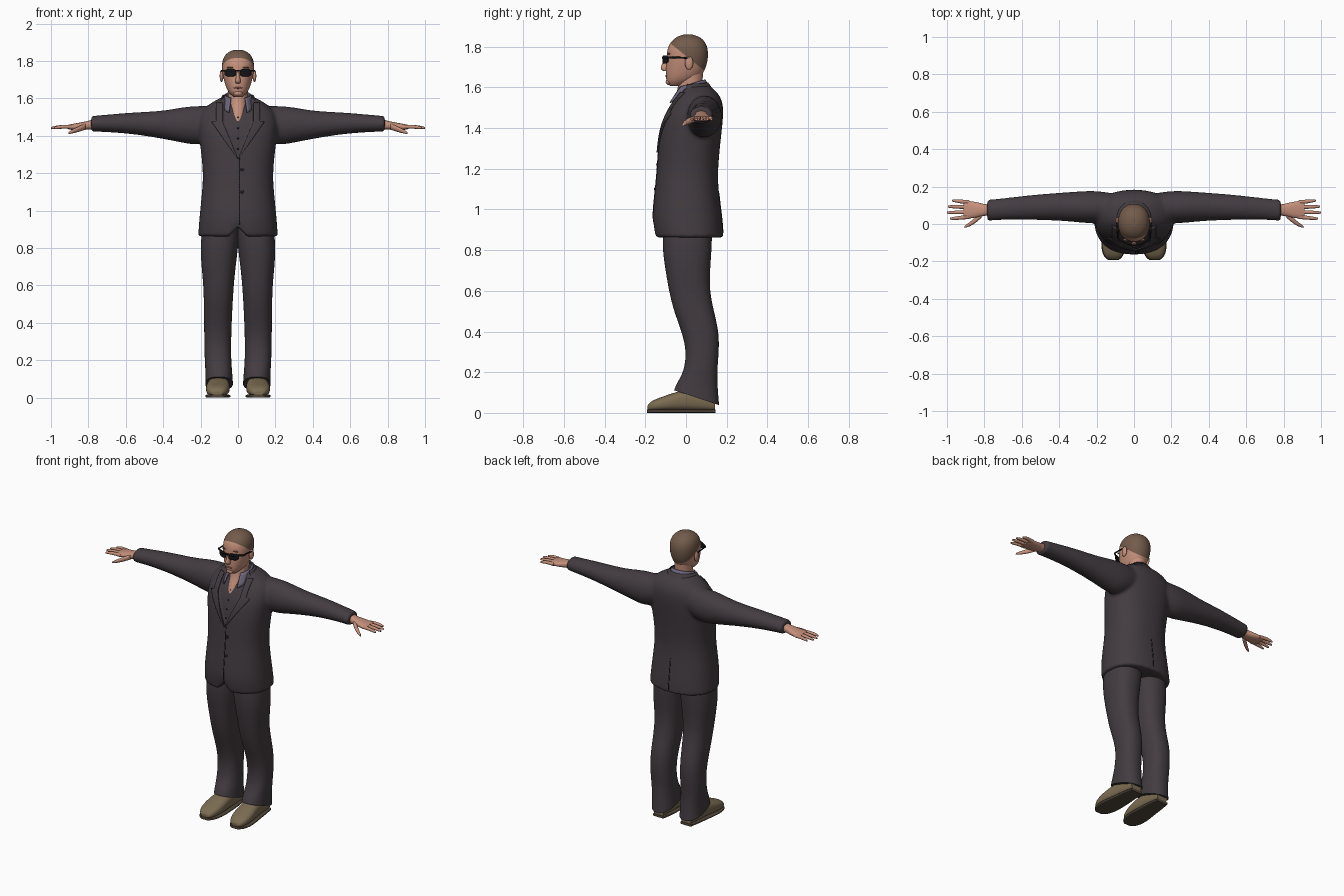
import bpy, bmesh, math
from mathutils import Matrix, Vector
from mathutils.bvhtree import BVHTree

if "Cube" in bpy.data.objects:
    bpy.data.objects.remove(bpy.data.objects["Cube"])


def material(name, r, g, b):
    m = bpy.data.materials.new(name)
    m.use_nodes = True
    m.diffuse_color = (r, g, b, 1)
    bsdf = m.node_tree.nodes["Principled BSDF"]
    bsdf.inputs["Base Color"].default_value = (r, g, b, 1)
    bsdf.inputs["Roughness"].default_value = 0.8
    return m


SUIT = material("charcoal suit", .056, .045, .052)
SEAM = material("dark seam", .02, .016, .019)
SHIRT = material("lilac grey shirt", .15, .13, .2)
SKIN = material("skin", .56, .28, .2)
LIPS = material("lips", .36, .14, .11)
HAIR = material("cropped brown hair", .17, .105, .07)
BLACK = material("black plastic", .008, .008, .01)
SHOE = material("tan shoe", .2, .15, .085)
SOLE = material("brown sole", .08, .06, .04)


def finish(name, bm, mat, mirror=False, subsurf=0, thick=0):
    bmesh.ops.recalc_face_normals(bm, faces=bm.faces)
    me = bpy.data.meshes.new(name)
    bm.to_mesh(me)
    bm.free()
    me.materials.append(mat)
    me.shade_smooth()
    me.set_sharp_from_angle(angle=math.radians(65))
    ob = bpy.data.objects.new(name, me)
    bpy.context.collection.objects.link(ob)
    if thick:
        s = ob.modifiers.new("Solidify", "SOLIDIFY")
        s.thickness, s.offset = thick, 0
    if mirror:
        ob.modifiers.new("Mirror", "MIRROR").use_mirror_merge = False
    if subsurf:
        s = ob.modifiers.new("Subsurf", "SUBSURF")
        s.levels = s.render_levels = subsurf
    return ob


def loft(name, axis, rings, mat, mirror=False, power=2.0, n=20, subsurf=2):
    """Skin rings of (position, min a, max a, min b, max b, optional tilt)."""
    bm = bmesh.new()
    crease = bm.edges.layers.float.new("crease_edge")
    loops = []
    for p, a0, a1, b0, b1, *tilt in rings:
        loop = []
        for i in range(n):
            c, s = math.cos(math.tau * i / n), math.sin(math.tau * i / n)
            a = (a0 + a1) / 2 + (a1 - a0) / 2 * math.copysign(abs(c) ** (2 / power), c)
            db = (b1 - b0) / 2 * math.copysign(abs(s) ** (2 / power), s)
            q, b = p - db * (tilt[0] if tilt else 0), (b0 + b1) / 2 + db
            loop.append(bm.verts.new({"X": (q, a, b), "Y": (a, q, b), "Z": (a, b, q)}[axis]))
        loops.append(loop)
    for lo, hi in zip(loops, loops[1:]):
        for i in range(n):
            j = (i + 1) % n
            bm.faces.new((lo[i], lo[j], hi[j], hi[i]))
    for loop in (loops[0], loops[-1]):
        for e in bm.faces.new(loop).edges:
            e[crease] = 1
    return finish(name, bm, mat, mirror, subsurf)


def sheet(name, f, nu, nv, mat, thick, mirror=False):
    """Thin curved panel from f(u, v)."""
    bm = bmesh.new()
    g = [[bm.verts.new(f(u / nu, v / nv)) for u in range(nu + 1)] for v in range(nv + 1)]
    for v in range(nv):
        for u in range(nu):
            bm.faces.new((g[v][u], g[v][u + 1], g[v + 1][u + 1], g[v + 1][u]))
    return finish(name, bm, mat, mirror, 0, thick)


def ball(name, loc, size, mat, mirror=False):
    bm = bmesh.new()
    m = Matrix.Translation(loc) @ Matrix.Diagonal((*size, 1))
    bmesh.ops.create_uvsphere(bm, u_segments=16, v_segments=10, radius=1, matrix=m)
    return finish(name, bm, mat, mirror)


def bake(ob):
    bpy.context.view_layer.update()
    deps = bpy.context.evaluated_depsgraph_get()
    me = bpy.data.meshes.new_from_object(ob.evaluated_get(deps))
    ob.modifiers.clear()
    ob.data = me
    return me


def split(bm, co, no):
    bmesh.ops.bisect_plane(bm, geom=bm.verts[:] + bm.edges[:] + bm.faces[:],
                           plane_co=co, plane_no=no)


# Jacket: torso and sleeves fused into one cloth surface
torso = loft("torso", "Z", [(z, -w, w, f, b) for z, w, f, b in [
    (.862, .214, -.152, .185), (.95, .209, -.17, .18), (1.1, .193, -.152, .159),
    (1.2, .186, -.143, .157), (1.35, .203, -.134, .172), (1.45, .217, -.113, .184),
    (1.52, .205, -.075, .184), (1.57, .16, -.035, .162), (1.605, .09, -.02, .12)]],
    SUIT, power=2.3, n=28)
sleeves = loft("sleeves", "X", [
    (.08, .02, .16, 1.40, 1.56), (.2, 0, .18, 1.345, 1.562), (.28, .006, .176, 1.358, 1.558),
    (.4, .018, .168, 1.383, 1.533), (.55, .022, .156, 1.408, 1.527),
    (.7, .022, .138, 1.42, 1.514), (.785, .017, .13, 1.422, 1.506)], SUIT, True)
bm = bmesh.new()
for part in (torso, sleeves):
    bm.from_mesh(bake(part))
    bpy.data.objects.remove(part)
jacket = finish("jacket", bm, SUIT)
remesh = jacket.modifiers.new("Fuse", "REMESH")
remesh.mode, remesh.voxel_size = "VOXEL", .01
smooth = jacket.modifiers.new("Relax", "SMOOTH")
smooth.factor, smooth.iterations = .5, 5
me = bake(jacket)


# Shirt opening: a V cut into the jacket front, plus the parted hem
def opening(z):
    return max(0, min(.082, .42 * (z - 1.28)))


bm = bmesh.new()
bm.from_mesh(me)
for v in bm.verts:
    if v.co.y < 0:
        v.co.z += max(0, .05 - abs(v.co.x)) * max(0, min(1, (.99 - v.co.z) / .12))
tree = BVHTree.FromBMesh(bm)
for s in (-1, 1):
    split(bm, (0, 0, 1.28), (s, 0, -.42))
    split(bm, (s * .082, 0, 0), (1, 0, 0))
for f in bm.faces:
    c = f.calc_center_median()
    f.material_index = int(c.y < .03 and f.normal.y < .2 and abs(c.x) < opening(c.z))
    f.smooth = True
for v in bm.verts:
    if all(f.material_index for f in v.link_faces):
        v.co.y += .008
bm.to_mesh(me)
bm.free()
me.materials.clear()
me.materials.append(SUIT)
me.materials.append(SHIRT)


def skin_y(x, z, side=-1):
    hit = tree.ray_cast(Vector((x, side, z)), Vector((0, -side, 0)))[0]
    return hit.y if hit else .05


# Lapels, seams and buttons lying on the jacket
def lapel(u, v):
    z = 1.28 + .295 * v
    width = .004 + .085 * v if v < .66 else .034
    x = opening(z) + u * width
    return x, skin_y(x, z) - .004, z


sheet("lapels", lapel, 6, 40, SUIT, .008, True)


def seam(name, x, z0, z1, side):
    def strip(u, v):
        z = z0 + (z1 - z0) * v
        return x + (u - .5) * .005, skin_y(x, z, side) + side * .001, z
    sheet(name, strip, 1, 24, SEAM, .002)


seam("front_edge", .008, .925, 1.28, -1)
seam("back_vent", 0, .885, 1.08, 1)
for z in (1.1, 1.22):
    ball("jacket_button", (.022, skin_y(.022, z) - .002, z), (.009, .004, .009), SEAM)
for i in range(4):
    z = 1.33 + i * .056
    ball("shirt_button", (0, skin_y(0, z) + .007, z), (.005, .004, .005), SEAM)


# Collars wrap the neck from behind
def collar(name, reach, top, bottom, drop, mat):
    def wrap(u, v):
        t = math.radians(reach) * (2 * u - 1)
        k = (1 - math.cos(t)) / 2
        (r0, z0), (r1, z1) = top, bottom
        r = r0 + (r1 - r0) * v
        z = z0 + (z1 - z0) * v - k * drop * (.6 + .6 * v)
        return r * math.sin(t), .027 + (r + .045 * k * v) * math.cos(t), z
    sheet(name, wrap, 32, 4, mat, .006)


collar("shirt_collar", 146, (.066, 1.638), (.087, 1.596), .065, SHIRT)
collar("jacket_collar", 105, (.08, 1.622), (.112, 1.575), .02, SUIT)

# Trousers
loft("trouser_legs", "Z", [
    (.95, -.01, .185, -.11, .13), (.82, -.004, .204, -.12, .129), (.7, .012, .196, -.102, .119),
    (.6, .022, .186, -.085, .117), (.5, .028, .183, -.061, .138), (.4, .033, .182, -.022, .163),
    (.3, .036, .181, .003, .163), (.2, .036, .179, -.012, .153), (.135, .03, .174, -.045, .157, .15),
    (.075, .026, .176, -.06, .164, .33)], SUIT, True, 2.3)

# Shoes and soles
shoe = [(-.19, .085, .135, .014, .035), (-.172, .06, .162, .008, .06), (-.12, .045, .174, .008, .078),
        (-.06, .042, .17, .008, .1), (0, .046, .16, .008, .115), (.08, .05, .15, .008, .11),
        (.142, .062, .138, .008, .08)]
loft("shoes", "Y", shoe, SHOE, True, 2.6)
loft("soles", "Y", [(y * 1.015, a - .003, b + .003, 0, .017) for y, a, b, *_ in shoe],
     SOLE, True, 5)

# Hands: palm, four fingers, thumb
loft("palms", "X", [
    (.765, .045, .105, 1.435, 1.49), (.8, .044, .106, 1.433, 1.48), (.84, .034, .118, 1.43, 1.472),
    (.885, .027, .125, 1.43, 1.464), (.912, .032, .122, 1.436, 1.458)], SKIN, True, 2.4, 16)


def digit(name, points):
    loft(name, "X", [(x, y - r, y + r, z - r, z + r) for x, y, z, r in points], SKIN, True, 2, 8)


for i, tip in enumerate((.984, .999, .995, .972)):
    y = .038 + i * .026
    spread = (i - 1.5) * .003
    digit("finger", [(.88, y, 1.447, .012), (.93, y + spread, 1.45, .0115),
                     (tip - .012, y + 2 * spread, 1.444, .009), (tip, y + 2 * spread, 1.442, .005)])
digit("thumb", [(.815, .05, 1.45, .018), (.85, .018, 1.437, .017), (.885, -.006, 1.423, .012),
                (.905, -.015, 1.415, .006)])

# Neck and head
loft("neck", "Z", [(1.48, -.05, .05, -.088, .08), (1.53, -.05, .05, -.07, .08),
                   (1.58, -.053, .053, -.04, .078), (1.67, -.055, .055, -.035, .085)], SKIN)
head = loft("head", "Z", [(z, -w, w, f, b) for z, w, f, b in [
    (1.608, .022, -.08, -.02), (1.625, .045, -.096, .03), (1.655, .064, -.1, .078),
    (1.7, .077, -.1, .1), (1.74, .085, -.096, .109), (1.785, .088, -.095, .11),
    (1.825, .077, -.076, .096), (1.85, .05, -.045, .066), (1.86, .02, -.012, .03)]],
    SKIN, power=2.15, n=24)
me = bake(head)
me.materials.append(HAIR)
bm = bmesh.new()
bm.from_mesh(me)
split(bm, (0, 0, 1.755), (0, .8, 1))
for f in bm.faces:
    c = f.calc_center_median()
    f.material_index = int(c.z > 1.755 - .8 * c.y)
bm.to_mesh(me)
bm.free()

# Face
loft("nose", "Z", [(1.74, -.008, .008, -.106, -.075), (1.705, -.012, .012, -.124, -.08),
                   (1.69, -.017, .017, -.127, -.08), (1.68, -.012, .012, -.112, -.08)], SKIN, n=12)
ball("chin", (0, -.085, 1.627), (.024, .015, .015), SKIN)
ball("mouth", (0, -.095, 1.656), (.024, .007, .005), LIPS)
ball("ears", (.088, .015, 1.72), (.01, .021, .033), SKIN, True)
ball("eyebrows", (.037, -.084, 1.765), (.022, .008, .004), HAIR, True)


# Sunglasses
def lens(u, v):
    x = .01 + .06 * u
    half = .02 * (1 - .5 * (2 * u - 1) ** 4)
    return x, -.113 + 5 * x * x, 1.737 + half * (2 * v - 1)


def bar(u, v):
    x = .088 * (2 * u - 1)
    return x, -.114 + 5 * x * x, 1.743 + .01 * v


sheet("lenses", lens, 12, 6, BLACK, .005, True)
sheet("glasses_bar", bar, 24, 1, BLACK, .006)
loft("glasses_temples", "Y", [(-.078, .085, .091, 1.742, 1.753), (-.02, .088, .094, 1.742, 1.751),
                              (.02, .089, .095, 1.738, 1.747)], BLACK, True, 4, 8, 1)
